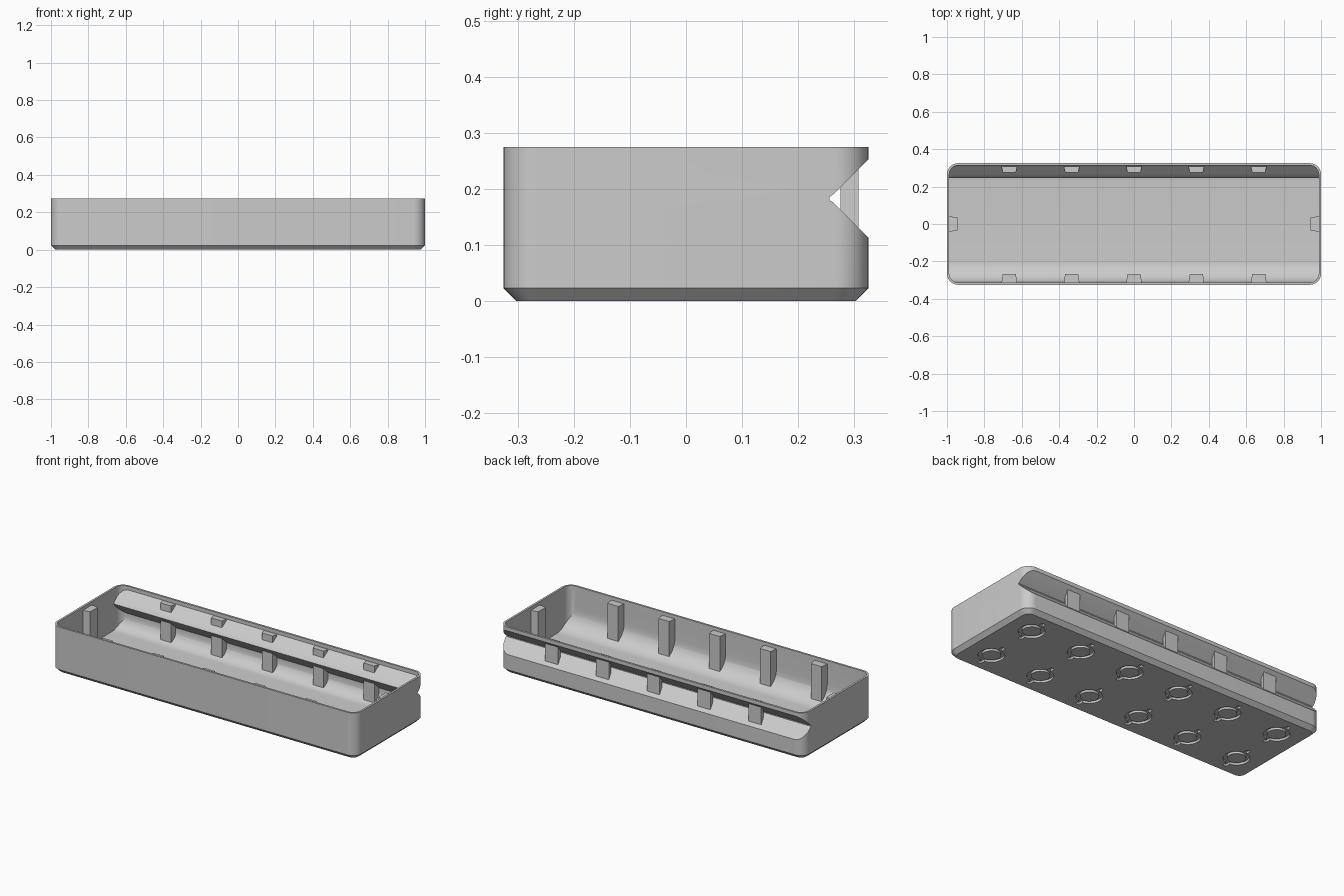
import bpy, bmesh, math
from mathutils import Matrix

default_cube = bpy.data.objects.get("Cube")
if default_cube:
    bpy.data.objects.remove(default_cube, do_unlink=True)

grey = bpy.data.materials.new("light grey plastic")
grey.use_nodes = True
grey.diffuse_color = (0.6, 0.6, 0.6, 1)
grey.node_tree.nodes["Principled BSDF"].inputs["Base Color"].default_value = (0.6, 0.6, 0.6, 1)


def arc(cx, cy, r, start, end, steps):
    angles = [math.radians(start + (end - start) * i / steps) for i in range(steps + 1)]
    return [(cx + r * math.cos(a), cy + r * math.sin(a)) for a in angles]


def rounded_rect(hx, hy, r):
    pts = []
    for sx, sy, start in ((1, 1, 0), (-1, 1, 90), (-1, -1, 180), (1, -1, 270)):
        pts += arc(sx * (hx - r), sy * (hy - r), r, start, start + 90, 10)
    return pts


def loft(bm, rings):
    """Close a stack of equal-length rings into a solid."""
    rows = [[bm.verts.new(p) for p in ring] for ring in rings]
    n = len(rows[0])
    for a, b in zip(rows, rows[1:]):
        for i in range(n):
            j = (i + 1) % n
            bm.faces.new((a[i], a[j], b[j], b[i]))
    bm.faces.new(rows[0][::-1])
    bm.faces.new(rows[-1])


def prism_z(bm, pts, low, high):
    loft(bm, [[(x, y, z) for x, y in pts] for z in (low, high)])


def prism_x(bm, pts, half):
    loft(bm, [[(x, y, z) for y, z in pts] for x in (-half, half)])


def finish(bm, name):
    bmesh.ops.recalc_face_normals(bm, faces=bm.faces)
    mesh = bpy.data.meshes.new(name)
    bm.to_mesh(mesh)
    bm.free()
    mesh.materials.append(grey)
    obj = bpy.data.objects.new(name, mesh)
    bpy.context.collection.objects.link(obj)
    return obj


def select(obj):
    bpy.ops.object.select_all(action='DESELECT')
    obj.select_set(True)
    bpy.context.view_layer.objects.active = obj


def cut(obj, tool, operation='DIFFERENCE'):
    mod = obj.modifiers.new("cut", 'BOOLEAN')
    mod.object, mod.operation, mod.solver = tool, operation, 'EXACT'
    select(obj)
    bpy.ops.object.modifier_apply(modifier=mod.name)
    bpy.data.objects.remove(tool, do_unlink=True)


def smooth(obj):
    select(obj)
    bpy.ops.object.shade_smooth_by_angle(angle=math.radians(30))


# Outer tray body with a chamfered foot
HX, HY, TOP, FOOT, WALL = 1.0, 0.325, 0.275, 0.023, 0.012
bm = bmesh.new()
loft(bm, [[(x, y, z) for x, y in rounded_rect(HX - d, HY - d, 0.06 - d)]
          for z, d in ((0, FOOT), (FOOT, 0), (TOP, 0))])
tray = finish(bm, "tray")

# V groove along the back
MID = 0.183
bm = bmesh.new()
prism_x(bm, [(0.355, MID + 0.1), (0.262, MID + 0.007), (0.256, MID + 0.003), (0.256, MID - 0.003),
             (0.262, MID - 0.007), (0.355, MID - 0.1)], 1.2)
cut(tray, finish(bm, "groove_cutter"))

# Inside hollow: scooped floor, bulge behind the groove, rounded corners
IY, FLOOR = HY - WALL, 0.025
profile = arc(0.08 - IY + 0.033, FLOOR + 0.113, 0.113, 180, 270, 12)
profile += arc(IY - 0.08, FLOOR + 0.08, 0.08, 270, 360, 10)
profile += [(IY, MID - 0.07), (0.250, MID - 0.007), (0.246, MID), (0.250, MID + 0.007),
            (IY, MID + 0.07), (IY, 0.4), (-IY, 0.4)]
bm = bmesh.new()
prism_x(bm, profile, 1.1)
hollow = finish(bm, "hollow_cutter")
bm = bmesh.new()
prism_z(bm, rounded_rect(HX - WALL, IY, 0.048), -0.1, 0.35)
cut(hollow, finish(bm, "hollow_outline"), 'INTERSECT')
cut(tray, hollow)

# Twist-lock recesses under the floor, each with a centre stud
EAR, RING = 0.012, 0.07
gap = math.degrees(math.asin(EAR / RING))
recess = arc(0, 0, RING, gap - 90, 90 - gap, 20) + [(EAR, 0.1), (-EAR, 0.1)]
recess += [(-x, -y) for x, y in recess]
centres = [((i - 2.5) / 3, side * 0.163) for i in range(6) for side in (-1, 1)]
recesses, studs = bmesh.new(), bmesh.new()
for cx, cy in centres:
    prism_z(recesses, [(x + cx, y + cy) for x, y in recess], -0.02, 0.013)
    prism_z(studs, arc(cx, cy, 0.05, 0, 345, 23), 0, 0.018)
cut(tray, finish(recesses, "recess_cutter"))
smooth(tray)
smooth(finish(studs, "recess_studs"))


# Tapered ribs on all four walls; the back ones pass through the groove
def rib(name, x, y, turn, depth):
    bm = bmesh.new()
    prism_z(bm, [(-0.042, 0), (0.042, 0), (0.035, -depth), (-0.035, -depth)], 0.02, 0.255)
    bm.transform(Matrix.Translation((x, y, 0)) @ Matrix.Rotation(math.radians(turn), 4, 'Z'))
    finish(bm, name)


for i in range(-2, 3):
    rib("back_rib", i / 3, 0.307, 0, 0.032)
    rib("front_rib", i / 3, -0.317, 180, 0.05)
rib("left_rib", 0.992, 0, -90, 0.047)
rib("right_rib", -0.992, 0, 90, 0.047)
